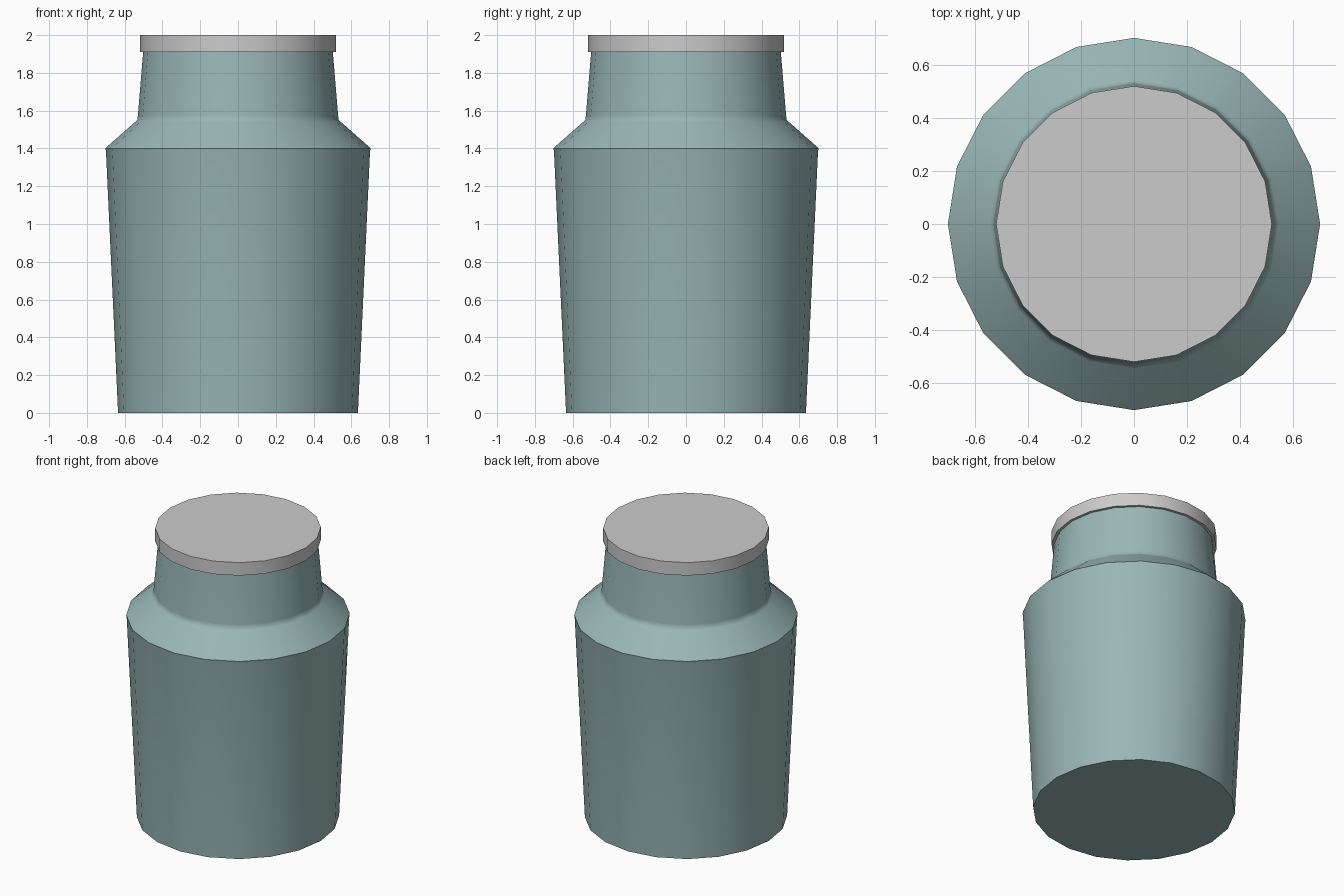
import bpy, bmesh, math

if "Cube" in bpy.data.objects:
    bpy.data.objects.remove(bpy.data.objects["Cube"])

SIDES = 20


def material(name, rgb):
    m = bpy.data.materials.new(name)
    m.diffuse_color = (*rgb, 1.0)
    m.use_nodes = True
    m.node_tree.nodes["Principled BSDF"].inputs["Base Color"].default_value = m.diffuse_color
    return m


def lathe(name, profile, mat):
    """Revolve (radius, height) points about z and cap both ends."""
    bm = bmesh.new()
    rings = []
    for r, z in profile:
        rings.append([bm.verts.new((r * math.cos(2 * math.pi * i / SIDES),
                                    r * math.sin(2 * math.pi * i / SIDES), z))
                      for i in range(SIDES)])
    for low, high in zip(rings, rings[1:]):
        for i in range(SIDES):
            j = (i + 1) % SIDES
            bm.faces.new((low[i], low[j], high[j], high[i]))
    bm.faces.new(rings[0][::-1])
    bm.faces.new(rings[-1])
    mesh = bpy.data.meshes.new(name)
    bm.to_mesh(mesh)
    bm.free()
    mesh.materials.append(mat)
    obj = bpy.data.objects.new(name, mesh)
    bpy.context.collection.objects.link(obj)
    bpy.ops.object.select_all(action='DESELECT')
    bpy.context.view_layer.objects.active = obj
    obj.select_set(True)
    bpy.ops.object.shade_smooth_by_angle(angle=math.radians(50))
    return obj


glass = material("blue_green_glass", (0.32, 0.47, 0.47))
metal = material("light_grey_metal", (0.60, 0.60, 0.60))

# Jar: tapered body, softened shoulder edges, narrowing neck
lathe("jar_body", [(0.635, 0.0), (0.699, 1.385), (0.702, 1.40), (0.69, 1.412),
                   (0.545, 1.54), (0.533, 1.552), (0.530, 1.575),
                   (0.502, 1.91)], glass)

# Lid: shallow disc resting on the neck
lathe("lid", [(0.52, 1.91), (0.52, 2.0)], metal)
